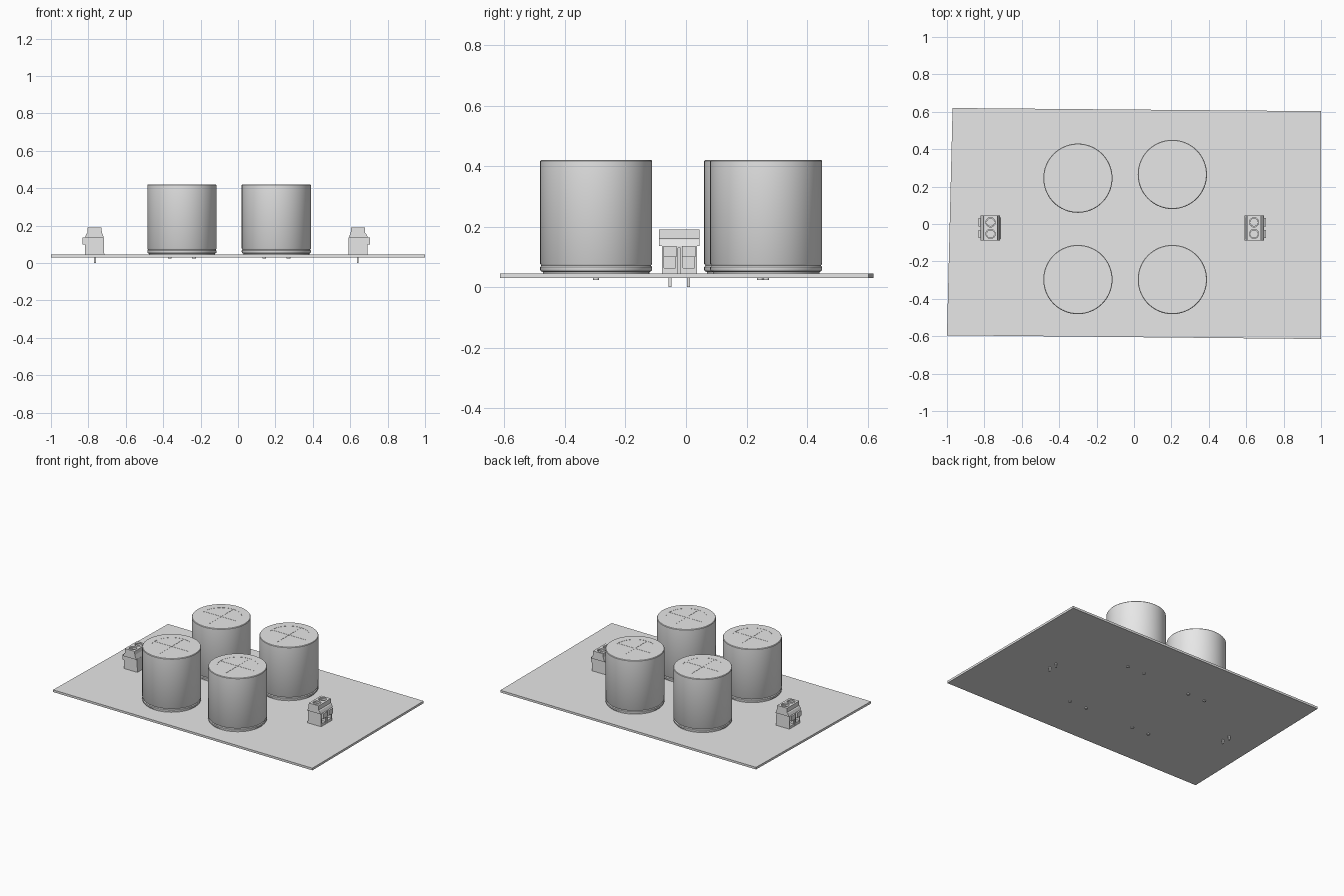
import bpy, bmesh, math
from mathutils import Vector

if "Cube" in bpy.data.objects:
    bpy.data.objects.remove(bpy.data.objects["Cube"])

grey = bpy.data.materials.new("plain_grey")
grey.use_nodes = True
grey.diffuse_color = (0.8, 0.8, 0.8, 1)
grey.node_tree.nodes["Principled BSDF"].inputs["Base Color"].default_value = (0.8, 0.8, 0.8, 1)


def finish(name, bm, smooth=False):
    bmesh.ops.recalc_face_normals(bm, faces=bm.faces)
    mesh = bpy.data.meshes.new(name)
    bm.to_mesh(mesh)
    bm.free()
    mesh.materials.append(grey)
    ob = bpy.data.objects.new(name, mesh)
    bpy.context.collection.objects.link(ob)
    bpy.ops.object.select_all(action="DESELECT")
    bpy.context.view_layer.objects.active = ob
    ob.select_set(True)
    if smooth:
        bpy.ops.object.shade_smooth_by_angle(angle=math.radians(35))
    return ob


def prism(name, points, offset):
    """Extrude a flat outline by an offset."""
    bm = bmesh.new()
    face = bm.faces.new([bm.verts.new(p) for p in points])
    new = bmesh.ops.extrude_face_region(bm, geom=[face])["geom"]
    bmesh.ops.translate(bm, vec=Vector(offset),
                        verts=[v for v in new if isinstance(v, bmesh.types.BMVert)])
    return finish(name, bm)


def box(name, x, y, z):
    (x0, x1), (y0, y1), (z0, z1) = x, y, z
    return prism(name, [(x0, y0, z0), (x1, y0, z0), (x1, y1, z0), (x0, y1, z0)], (0, 0, z1 - z0))


def lathe(name, profile, x, y, steps=64):
    """Turn a radius/height profile around a vertical axis."""
    bm = bmesh.new()
    verts = [bm.verts.new((r, 0, z)) for r, z in profile]
    edges = [bm.edges.new(pair) for pair in zip(verts, verts[1:])]
    bmesh.ops.spin(bm, geom=verts + edges, cent=(0, 0, 0), axis=(0, 0, 1),
                   angle=math.tau, steps=steps)
    bmesh.ops.remove_doubles(bm, verts=bm.verts, dist=1e-5)
    bmesh.ops.translate(bm, vec=(x, y, 0), verts=bm.verts)
    return finish(name, bm, True)


def cut(ob, cutter):
    mod = ob.modifiers.new("cut", "BOOLEAN")
    mod.operation = "DIFFERENCE"
    mod.solver = "EXACT"
    mod.object = cutter
    bpy.context.view_layer.objects.active = ob
    bpy.ops.object.modifier_apply(modifier=mod.name)
    bpy.data.objects.remove(cutter)


# Slightly skewed circuit board
BASE, TOP = 0.03, 0.045
prism("circuit_board", [(-1, -0.595, BASE), (1, -0.615, BASE), (1, 0.603, BASE),
                        (-0.97, 0.62, BASE)], (0, 0, TOP - BASE))

# Large round capacitors with a crimped foot, shallow vent disc and two leads
CAN = [(0, TOP), (0.176, TOP), (0.176, 0.05), (0.183, 0.053), (0.185, 0.058), (0.185, 0.066),
       (0.181, 0.071), (0.185, 0.077), (0.185, 0.416), (0.182, 0.42), (0.13, 0.42),
       (0.13, 0.419), (0, 0.419)]
for i, (cx, cy) in enumerate([(-0.3, 0.245), (0.205, 0.265), (-0.3, -0.297), (0.205, -0.297)]):
    lathe(f"capacitor_{i + 1}", CAN, cx, cy)
    for a, b in ((0.125, 0.002), (0.002, 0.125)):
        box("vent_score", (cx - a, cx + a), (cy - b, cy + b), (0.4185, 0.42))
    for s in (-1, 1):
        lathe("capacitor_lead", [(0, 0.024), (0.01, 0.024), (0.01, TOP + 0.002), (0, TOP + 0.002)],
              cx + s * 0.065, cy, 16)

# Two-way screw terminals, mirrored so the wire openings face outwards
MID = -0.022
for side, px, s in (("right", -0.765, -1), ("left", 0.64, 1)):
    def tbox(name, u, y, z):
        return box(name, sorted((px + s * u[0], px + s * u[1])), y, z)

    def section(name, outline, half):
        return prism(name, [(px + s * u, MID - half, z) for u, z in outline], (0, 2 * half, 0))

    body = section(side + "_terminal_body",
                   [(-0.05, TOP), (0.053, TOP), (0.053, 0.136), (-0.048, 0.136)], 0.058)
    head = section(side + "_terminal_head",
                   [(-0.048, 0.135), (0.055, 0.135), (0.046, 0.155), (0.04, 0.16), (0.04, 0.19),
                    (-0.035, 0.19), (-0.037, 0.165)], 0.067)
    for k in (-1, 1):
        y = MID + k * 0.031
        # Wire opening, clip above it and solder pin
        cut(body, tbox("opening_cutter", (0.015, 0.08), (y - 0.019, y + 0.019), (0.063, 0.1)))
        tbox(side + "_terminal_clip", (0.05, 0.066), (y - 0.022, y + 0.022), (0.1, 0.136))
        tbox(side + "_terminal_pin", (-0.005, 0.005), (y - 0.005, y + 0.005), (0, 0.06))
        # Screw well with slotted screw
        cut(head, lathe("well_cutter", [(0, 0.17), (0.025, 0.17), (0.025, 0.2), (0, 0.2)],
                        px + s * 0.002, y, 24))
        screw = lathe(side + "_terminal_screw",
                      [(0, 0.165), (0.022, 0.165), (0.022, 0.183), (0, 0.183)],
                      px + s * 0.002, y, 24)
        cut(screw, tbox("slot_cutter", (-0.03, 0.034), (y - 0.003, y + 0.003), (0.176, 0.2)))
    # Groove between the two ways
    cut(body, tbox("groove_cutter", (0.045, 0.08), (MID - 0.004, MID + 0.004), (0.03, 0.13)))
